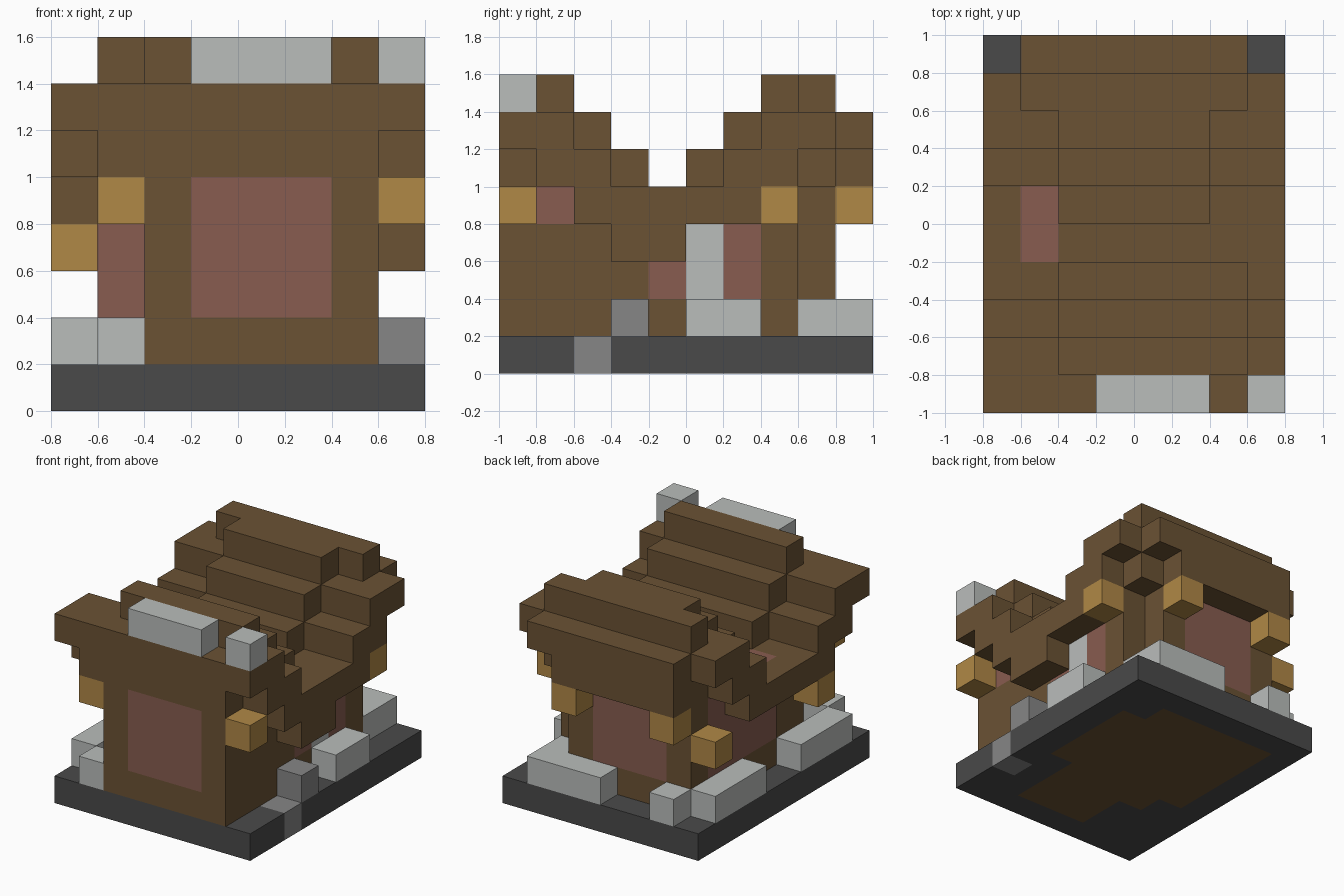
import bpy, bmesh
from mathutils import Vector

if "Cube" in bpy.data.objects:
    bpy.data.objects.remove(bpy.data.objects["Cube"], do_unlink=True)

S = 0.2                               # block size
ORIGIN = Vector((-0.8, -1.0, 0.0))    # corner of the block grid
parts = []                            # (name, material, own cells)
filled = set()                        # every occupied cell


def material(name, rgb):
    m = bpy.data.materials.new(name)
    m.use_nodes = True
    m.diffuse_color = (*rgb, 1)
    bsdf = m.node_tree.nodes["Principled BSDF"]
    bsdf.inputs["Base Color"].default_value = (*rgb, 1)
    bsdf.inputs["Roughness"].default_value = 0.9
    return m


def span(r):
    """A digit pair such as '25' means blocks 2 to 5, one digit a single block."""
    return range(int(r[0]), int(r[-1]) + 1)


def part(name, mat, boxes):
    """Claim the free cells of boxes written as 'x y z' block ranges."""
    cells = set()
    for box in boxes:
        xs, ys, zs = map(span, box.split())
        cells |= {(x, y, z) for x in xs for y in ys for z in zs}
    cells -= filled
    filled.update(cells)
    parts.append((name, mat, cells))


def build(name, mat, cells):
    """Skin the exposed sides of the cells and merge flat areas."""
    bm = bmesh.new()
    for c in cells:
        for axis in range(3):
            for side in (0, 1):
                n = list(c)
                n[axis] += 2 * side - 1
                if tuple(n) in filled:
                    continue
                u, v = (axis + 1) % 3, (axis + 2) % 3
                ring = []
                for du, dv in ((0, 0), (1, 0), (1, 1), (0, 1)):
                    p = Vector(c)
                    p[axis] += side
                    p[u] += du
                    p[v] += dv
                    ring.append(bm.verts.new(ORIGIN + p * S))
                bm.faces.new(ring if side else ring[::-1])
    bmesh.ops.remove_doubles(bm, verts=bm.verts[:], dist=0.001)
    bmesh.ops.dissolve_limit(bm, angle_limit=0.01, verts=bm.verts[:], edges=bm.edges[:])
    me = bpy.data.meshes.new(name)
    bm.to_mesh(me)
    bm.free()
    me.materials.append(mat)
    bpy.context.collection.objects.link(bpy.data.objects.new(name, me))


wood = material("brown wood", (0.145, 0.084, 0.034))
glass = material("dusty pink", (0.246, 0.107, 0.08))
gold = material("lantern gold", (0.434, 0.246, 0.061))
pale = material("pale grey", (0.491, 0.509, 0.497))
stone = material("mid grey", (0.238, 0.238, 0.238))
dark = material("dark grey", (0.068, 0.068, 0.068))

# Base slab with a wooden floor and a step
part("floor", wood, ["35 13 0", "2 3 0", "15 48 0", "6 47 0"])
part("step", stone, ["7 2 0", "7 3 1"])
part("base", dark, ["07 09 0"])

# Windows set flush in the walls
part("front_window", glass, ["35 0 24"])
part("back_window", glass, ["24 8 24"])
part("left_windows", glass, ["6 1 4", "6 4 2", "6 6 23"])
part("right_window", glass, ["1 47 24"])
part("left_post", pale, ["6 5 23"])

# Walls
part("walls", wood, ["26 03 14", "16 47 14", "15 8 14"])

# Low kerbs around the house and blocks on the ridge
part("kerbs", pale, ["7 56 1", "6 89 1", "45 9 1", "1 9 1",
                     "0 68 1", "0 13 1", "1 0 1"])
part("ridge_blocks", pale, ["35 0 7", "7 0 7"])

# Lanterns under the eaves
part("lanterns", gold, ["7 0 4", "1 0 4", "7 7 4", "5 9 4", "1 9 4",
                        "0 8 3", "0 2 3"])

# Stepped valley roof: front slope, back slope, eaves on both sides
part("front_roof", wood, ["26 03 5", "26 02 6", "26 1 7",
                          "1 13 4", "1 02 5", "1 01 6"])
part("back_roof", wood, ["25 59 5", "25 69 6", "25 7 7", "16 8 7",
                         "16 68 5", "1 9 5", "16 79 6"])
for side, x in (("left", "7"), ("right", "0")):
    eave = ["01 6", "12 5", "26 4", "67 5", "78 6"]
    part(side + "_eave", wood, [x + " " + e for e in eave])
part("left_eave_dip", wood, ["7 34 3"])

for p in parts:
    build(*p)
